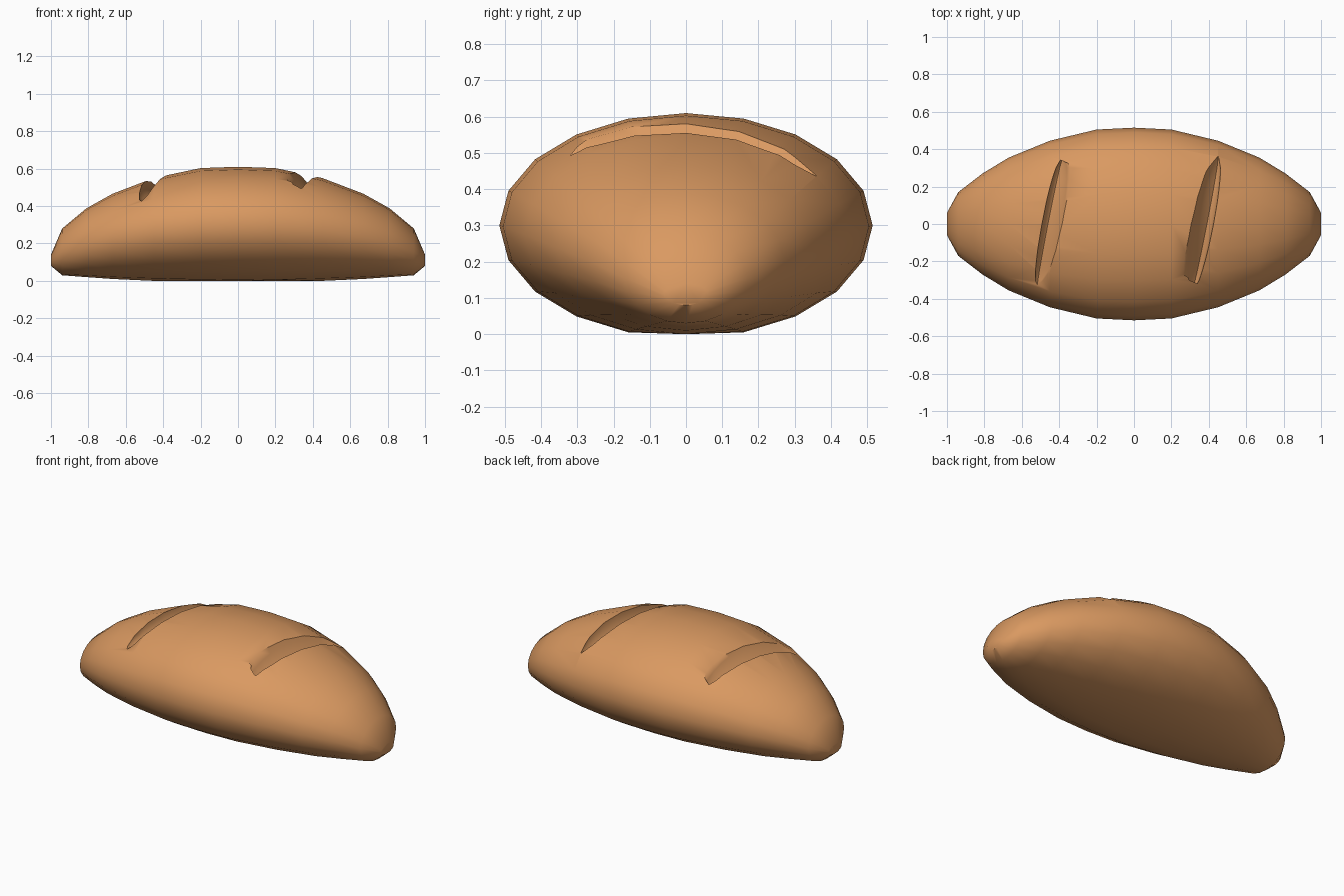
import bpy
import bmesh
import math

cube = bpy.data.objects.get("Cube")
if cube:
    bpy.data.objects.remove(cube, do_unlink=True)

# Golden crust colour
crust = bpy.data.materials.new("golden_crust")
crust.use_nodes = True
crust.diffuse_color = (0.70, 0.32, 0.12, 1)
crust.node_tree.nodes["Principled BSDF"].inputs["Base Color"].default_value = crust.diffuse_color


def loft(name, rings):
    """Skin closed rings of points and cap both ends."""
    bm = bmesh.new()
    loops = [[bm.verts.new(p) for p in ring] for ring in rings]
    for a, b in zip(loops, loops[1:]):
        for i in range(len(a)):
            j = (i + 1) % len(a)
            bm.faces.new((a[i], a[j], b[j], b[i]))
    bm.faces.new(loops[0])
    bm.faces.new(loops[-1])
    bmesh.ops.recalc_face_normals(bm, faces=bm.faces)
    mesh = bpy.data.meshes.new(name)
    bm.to_mesh(mesh)
    bm.free()
    obj = bpy.data.objects.new(name, mesh)
    bpy.context.collection.objects.link(obj)
    mesh.materials.append(crust)
    return obj


# Loaf body: x, half width, bottom, top of each oval section
half = [(0.0, 0.515, -0.01, 0.61), (0.2, 0.505, -0.008, 0.603),
        (0.45, 0.445, 0.0, 0.55), (0.67, 0.355, 0.01, 0.466),
        (0.81, 0.27, 0.02, 0.388), (0.94, 0.17, 0.03, 0.28),
        (1.0, 0.06, 0.08, 0.14)]
sections = [(-x, w, b, t) for x, w, b, t in reversed(half[1:])] + half
SIDES = 20


def oval(x, w, bottom, top):
    mid, r = (top + bottom) / 2, (top - bottom) / 2
    ring = []
    for i in range(SIDES):
        a = math.tau * i / SIDES
        ring.append((x, w * math.cos(a), max(0, mid + r * math.sin(a))))
    return ring


loaf = loft("bread_loaf", [oval(*s) for s in sections])


# Slashes: tapered slanting wedges, gentle on the inner wall, steep on the outer
def slash(name, x0, side):
    wedge = [(-0.10, 0.08), (-0.06, 0.0), (-0.025, -0.055), (0.01, -0.09),
             (0.035, -0.07), (0.045, 0.0), (0.05, 0.08)]
    rings = []
    steps = 12
    for k in range(steps + 1):
        t = -1 + 2 * k / steps
        size = max(0.05, math.sqrt(1 - t * t))
        cx, cy, cz = x0 + 0.07 * t, 0.36 * t, 0.552 - 0.115 * t * t
        rings.append([(cx + side * u * size, cy, cz + v * size) for u, v in wedge])
    obj = loft(name, rings)
    obj.hide_render = True
    obj.hide_viewport = True
    cut = loaf.modifiers.new(name, 'BOOLEAN')
    cut.operation = 'DIFFERENCE'
    cut.solver = 'EXACT'
    cut.object = obj
    return obj


cutters = [slash("left_slash", 0.38, 1), slash("right_slash", -0.45, -1)]

# Bake the cuts, remove the cutters and smooth the crust
bpy.context.view_layer.update()
depsgraph = bpy.context.evaluated_depsgraph_get()
baked = bpy.data.meshes.new_from_object(loaf.evaluated_get(depsgraph))
loaf.modifiers.clear()
loaf.data = baked
for c in cutters:
    bpy.data.objects.remove(c, do_unlink=True)

bpy.ops.object.select_all(action='DESELECT')
loaf.select_set(True)
bpy.context.view_layer.objects.active = loaf
bpy.ops.object.shade_smooth_by_angle(angle=math.radians(50))
